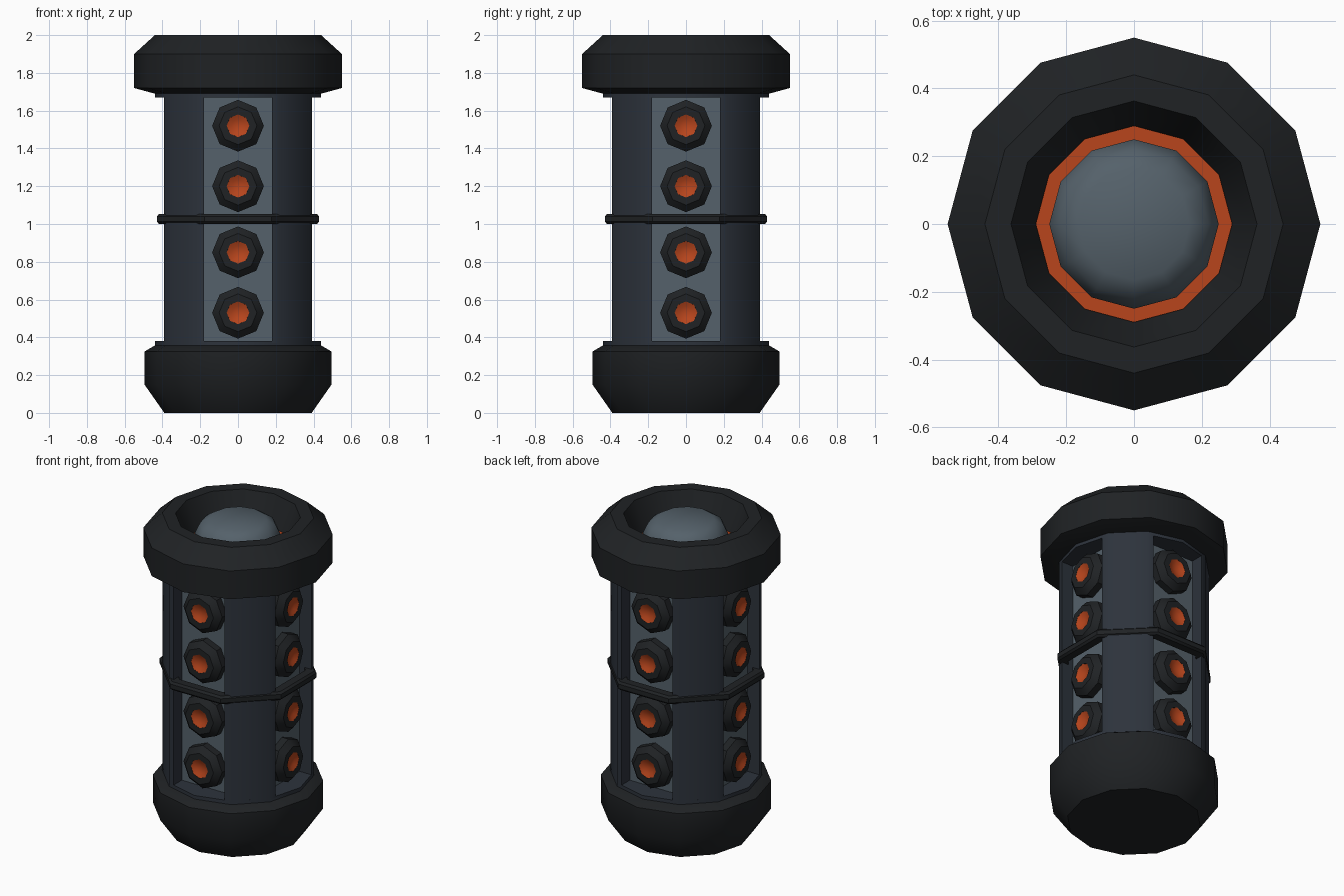
import bpy, bmesh
from math import sin, cos, pi, radians
from mathutils import Matrix

if "Cube" in bpy.data.objects:
    bpy.data.objects.remove(bpy.data.objects["Cube"])


def material(name, rgb):
    m = bpy.data.materials.new(name)
    m.diffuse_color = (*rgb, 1)
    m.use_nodes = True
    m.node_tree.nodes["Principled BSDF"].inputs["Base Color"].default_value = m.diffuse_color
    return m


DARK = material("dark_rubber", (0.014, 0.016, 0.018))
NAVY = material("navy_metal", (0.026, 0.033, 0.045))
GREY = material("grey_blue_metal", (0.09, 0.12, 0.145))
ORANGE = material("orange_glow", (0.48, 0.06, 0.012))


def finish(name, bm, mat, matrix=None, angle=35):
    bmesh.ops.remove_doubles(bm, verts=bm.verts, dist=1e-5)
    bmesh.ops.recalc_face_normals(bm, faces=bm.faces)
    if matrix:
        bm.transform(matrix)
    me = bpy.data.meshes.new(name)
    bm.to_mesh(me)
    bm.free()
    me.materials.append(mat)
    me.shade_smooth()
    me.set_sharp_from_angle(angle=radians(angle))
    ob = bpy.data.objects.new(name, me)
    bpy.context.collection.objects.link(ob)
    return ob


def lathe(name, profile, mat, sides=12, start=0.0, closed=False, matrix=None):
    """Revolve (radius, z) points about z; zero radius closes an end."""
    bm = bmesh.new()
    rings = []
    for r, z in profile:
        if r == 0:
            rings.append([bm.verts.new((0, 0, z))] * sides)
        else:
            rings.append([bm.verts.new((r * cos(start + 2 * pi * i / sides),
                                        r * sin(start + 2 * pi * i / sides), z))
                          for i in range(sides)])
    pairs = list(zip(rings, rings[1:]))
    if closed:
        pairs.append((rings[-1], rings[0]))
    for a, b in pairs:
        for i in range(sides):
            j = (i + 1) % sides
            face = list(dict.fromkeys((a[i], a[j], b[j], b[i])))
            bm.faces.new(face)
    return finish(name, bm, mat, matrix)


def prism(name, outline, z0, z1, mat, matrix=None):
    bm = bmesh.new()
    face = bm.faces.new([bm.verts.new((x, y, z0)) for x, y in outline])
    top = bmesh.ops.extrude_face_region(bm, geom=[face])["geom"]
    bmesh.ops.translate(bm, vec=(0, 0, z1 - z0),
                        verts=[v for v in top if isinstance(v, bmesh.types.BMVert)])
    return finish(name, bm, mat, matrix)


# End caps
lathe("bottom_cap", [(0, 0), (0.39, 0), (0.495, 0.15), (0.495, 0.325),
                     (0.44, 0.357), (0, 0.357)], DARK)
lathe("top_cap", [(0, 1.69), (0.44, 1.69), (0.55, 1.72), (0.55, 1.90), (0.44, 2.0),
                  (0.363, 2.0), (0.29, 1.82), (0, 1.82)], DARK)

# Glowing ring and dome inside the top cap
lathe("top_glow_ring", [(0.29, 1.81), (0.29, 1.83), (0.24, 1.83), (0.24, 1.81)],
      ORANGE, closed=True)
lathe("top_dome", [(0.25, 1.81), (0.25, 1.88), (0.22, 1.945), (0.165, 1.98), (0, 1.98)], GREY)

# Body end plates
lathe("lower_plate", [(0, 0.35), (0.44, 0.35), (0.44, 0.38), (0, 0.38)], NAVY)
lathe("upper_plate", [(0, 1.67), (0.44, 1.67), (0.44, 1.70), (0, 1.70)], NAVY)

# Corner pillars, recessed panels and studs on the four sides
PILLAR = [(0.18, 0.30), (0.18, 0.392), (0.22, 0.381), (0.381, 0.22), (0.392, 0.18), (0.30, 0.18)]
PANEL = [(-0.18, -0.31), (0.18, -0.31), (0.18, -0.28), (-0.18, -0.28)]
for k in range(4):
    turn = Matrix.Rotation(k * pi / 2, 4, 'Z')
    prism(f"pillar_{k}", PILLAR, 0.37, 1.68, NAVY, turn)
    prism(f"panel_{k}", PANEL, 0.37, 1.68, GREY, turn)
    for n, z in enumerate((0.53, 0.85, 1.20, 1.52)):
        place = turn @ Matrix.Translation((0, -0.31, z)) @ Matrix.Rotation(pi / 2, 4, 'X')
        lathe(f"stud_{k}_{n}", [(0.137, -0.01), (0.137, 0.045), (0.10, 0.08), (0.06, 0.08),
                                (0.055, 0.05)], DARK, sides=8, matrix=place)
        lathe(f"stud_light_{k}_{n}", [(0.06, 0.079), (0.035, 0.066), (0, 0.06)],
              ORANGE, sides=8, matrix=place)

# Octagonal band round the middle
lathe("middle_band", [(0.40, 1.0), (0.453, 1.0), (0.465, 1.012), (0.465, 1.04),
                      (0.453, 1.053), (0.40, 1.053)], DARK, sides=8, start=pi / 8, closed=True)
